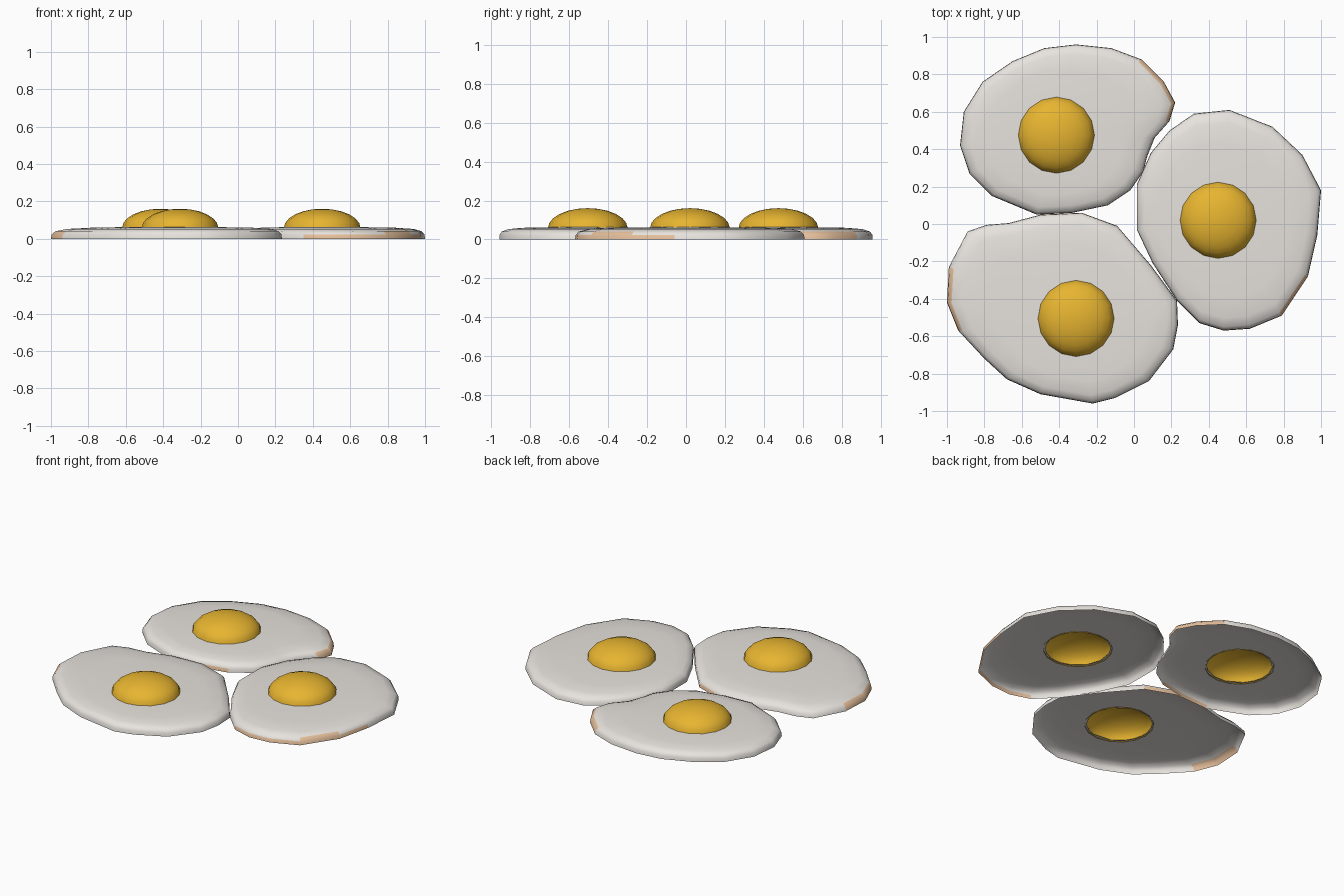
import bpy, bmesh, math
from mathutils import Vector

if "Cube" in bpy.data.objects:
    bpy.data.objects.remove(bpy.data.objects["Cube"])


def material(name, rgb):
    m = bpy.data.materials.new(name)
    m.diffuse_color = (*rgb, 1)
    m.use_nodes = True
    m.node_tree.nodes["Principled BSDF"].inputs["Base Color"].default_value = m.diffuse_color
    return m


WHITE = material("egg_white", (0.80, 0.77, 0.73))
TAN = material("crisp_tan", (0.78, 0.52, 0.33))
YOLK = material("yolk_yellow", (0.80, 0.46, 0.03))
YOLK_R = 0.205

# profile of the white: (share of the way from outline to yolk, height)
PROFILE = [(0, 0), (0.008, 0.024), (0.05, 0.041), (0.17, 0.053), (0.45, 0.060), (1, 0.063)]


def add_object(name, bm, mats):
    bmesh.ops.recalc_face_normals(bm, faces=bm.faces)
    bm.normal_update()
    if sum(f.normal.z * f.calc_area() for f in bm.faces) < 0:
        bmesh.ops.reverse_faces(bm, faces=bm.faces)
    for f in bm.faces:
        f.smooth = True
    me = bpy.data.meshes.new(name)
    bm.to_mesh(me)
    bm.free()
    for m in mats:
        me.materials.append(m)
    ob = bpy.data.objects.new(name, me)
    bpy.context.collection.objects.link(ob)


def bridge(bm, a, b):
    n = len(a)
    return [bm.faces.new((a[i], a[(i + 1) % n], b[(i + 1) % n], b[i])) for i in range(n)]


def egg_white(name, centre, outline, patches):
    """Open shell from the outline up to the yolk; patches = (from, to, rows) in degrees."""
    c = Vector(centre)
    bm = bmesh.new()
    rings = []
    for t, z in PROFILE:
        ring = []
        for p in outline:
            p = Vector(p)
            q = p.lerp(c + (p - c).normalized() * (YOLK_R - 0.012), t)
            ring.append(bm.verts.new((q.x, q.y, z)))
        rings.append(ring)
    for row, (a, b) in enumerate(zip(rings, rings[1:])):
        for f in bridge(bm, a, b):
            d = f.calc_center_median().xy - c
            ang = math.degrees(math.atan2(d.y, d.x)) % 360
            # browned rim
            if any(lo <= ang <= hi and row < rows for lo, hi, rows in patches):
                f.material_index = 1
    add_object(name, bm, [WHITE, TAN])


def yolk(name, centre, sides=16, rows=6):
    bm = bmesh.new()
    rings = []
    for k in range(rows):
        a = math.pi / 2 * k / rows
        r, z = YOLK_R * math.cos(a), 0.058 + 0.103 * math.sin(a)
        rings.append([bm.verts.new((centre[0] + r * math.cos(2 * math.pi * i / sides),
                                    centre[1] + r * math.sin(2 * math.pi * i / sides), z))
                      for i in range(sides)])
    for a, b in zip(rings, rings[1:]):
        bridge(bm, a, b)
    top = bm.verts.new((centre[0], centre[1], 0.161))
    for i in range(sides):
        bm.faces.new((rings[-1][i], rings[-1][(i + 1) % sides], top))
    add_object(name, bm, [YOLK])


EGGS = {
    "back": ((-0.415, 0.475),
             [(-.93, .42), (-.91, .60), (-.81, .76), (-.65, .87), (-.48, .94), (-.31, .96),
              (-.12, .94), (.04, .88), (.16, .76), (.22, .65), (.19, .55), (.11, .46),
              (.07, .36), (.05, .28), (-.02, .18), (-.14, .10), (-.33, .06), (-.52, .05),
              (-.76, .15), (-.88, .27)],
             [(5, 42, 2), (250, 300, 1)]),
    "right": ((0.45, 0.02),
              [(.51, .61), (.74, .52), (.90, .37), (1.0, .18), (.98, -.06), (.93, -.28),
               (.79, -.49), (.62, -.56), (.48, -.57), (.35, -.53), (.23, -.41), (.10, -.21),
               (.015, -.03), (.015, .21), (.09, .38), (.19, .50), (.32, .59)],
              [(255, 355, 1), (310, 330, 2)]),
    "front": ((-0.31, -0.505),
              [(-.28, .06), (-.09, -.01), (.09, -.22), (.23, -.41), (.235, -.54), (.21, -.67),
               (.08, -.84), (-.10, -.93), (-.22, -.96), (-.50, -.91), (-.68, -.83),
               (-.80, -.72), (-.94, -.57), (-1.0, -.42), (-.99, -.23), (-.89, -.04),
               (-.79, -.005), (-.67, .005), (-.50, .05)],
              [(150, 190, 2), (70, 115, 1)]),
}
for side, (centre, outline, patches) in EGGS.items():
    egg_white(side + "_egg_white", centre, outline, patches)
    yolk(side + "_egg_yolk", centre)
